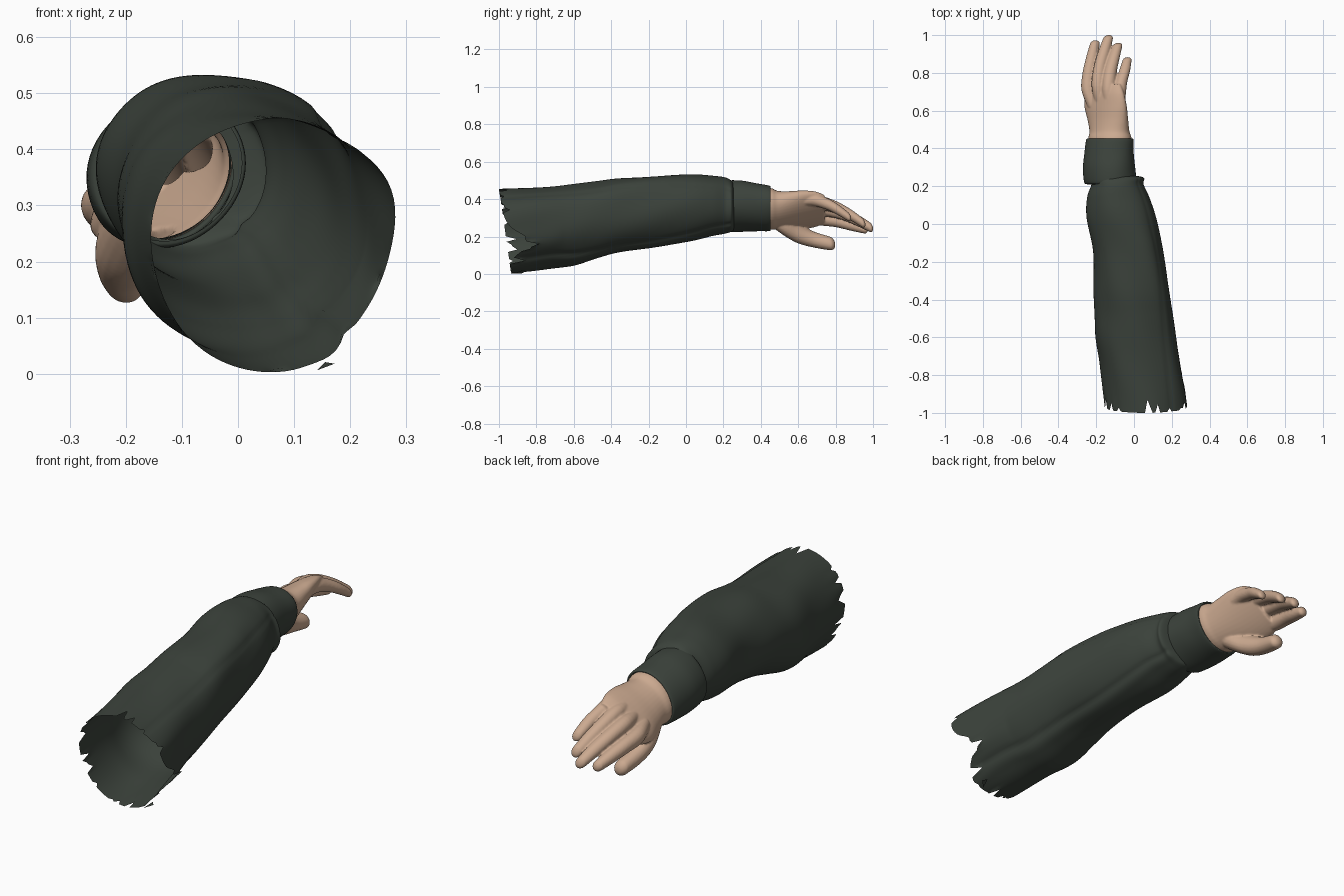
import bpy, bmesh, math, random
from mathutils import Vector

random.seed(4)
if "Cube" in bpy.data.objects:
    bpy.data.objects.remove(bpy.data.objects["Cube"])


def material(name, rgb):
    m = bpy.data.materials.new(name)
    m.use_nodes = True
    m.diffuse_color = (*rgb, 1)
    m.node_tree.nodes["Principled BSDF"].inputs["Base Color"].default_value = (*rgb, 1)
    return m


CLOTH = material("dark green cloth", (0.045, 0.056, 0.045))
SKIN = material("skin", (0.6, 0.4, 0.28))


def spline(stations, steps):
    """Smooth curve through stations of any dimension."""
    pts = [Vector(s) for s in stations]
    out = []
    for i in range(len(pts) - 1):
        b, c = pts[i], pts[i + 1]
        a, d = pts[max(i - 1, 0)], pts[min(i + 2, len(pts) - 1)]
        for k in range(steps):
            t = k / steps
            out.append(b + (c - a) * (t / 2) + (a * 2 - b * 5 + c * 4 - d) * (t * t / 2)
                       + (b * 3 - a - c * 3 + d) * (t ** 3 / 2))
    return out + [pts[-1]]


def loft(bm, stations, sides, steps=5, tilt=0, shape=None, caps=False):
    """Skin elliptical rings (y, x, z, half width, half height) along y."""
    rings = []
    for y, x, z, w, h in spline(stations, steps):
        ring = []
        for i in range(sides):
            a = 2 * math.pi * i / sides
            scale, dy = shape(i, a, y) if shape else (1, 0)
            u, v = w * scale * math.cos(a), h * scale * math.sin(a)
            ring.append(bm.verts.new((x + u * math.cos(tilt) - v * math.sin(tilt), y + dy,
                                      z + u * math.sin(tilt) + v * math.cos(tilt))))
        rings.append(ring)
    for r, s in zip(rings, rings[1:]):
        for i in range(sides):
            j = (i + 1) % sides
            bm.faces.new((r[i], s[i], s[j], r[j]))
    if caps:
        bm.faces.new(rings[0])
        bm.faces.new(rings[-1][::-1])


def finish(bm, name, mat):
    bmesh.ops.recalc_face_normals(bm, faces=bm.faces)
    me = bpy.data.meshes.new(name)
    bm.to_mesh(me)
    bm.free()
    me.materials.append(mat)
    me.shade_smooth()
    ob = bpy.data.objects.new(name, me)
    bpy.context.collection.objects.link(ob)
    return ob


# Sleeve: wide tube with seams, soft folds and a torn open end
SIDES = 96
teeth = [random.uniform(-0.02, 0.06) if random.random() < 0.3 else -0.015 for i in range(SIDES)]


def bump(a, centre, width):
    d = (a - centre + math.pi) % (2 * math.pi) - math.pi
    return math.exp(-(d / width) ** 2)


def sleeve_shape(i, a, y):
    upper = math.radians(40 - 10 * y)
    lower = math.radians(-50 + 6 * math.sin(6 * y))
    front = min(max(-y, 0), 1)
    r = 1 + 0.008 * math.sin(3 * a + 7 * y) + 0.008 * math.sin(5 * a - 13 * y)
    # fuller upper corner, flatter underside, narrow seams
    corner = math.radians(56 - 32 * front)
    r += 0.09 * bump(a, corner, 0.38) * min(max((0.2 - y) / 0.3, 0), 1)
    r -= 0.05 * front * bump(a, math.radians(-45), 0.45)
    r -= 0.03 * front * bump(a, math.radians(100), 0.4)
    r -= 0.02 * bump(a, upper, 0.05) + 0.03 * bump(a, lower, 0.07)
    r += 0.025 * bump(a, lower - 0.2, 0.14)
    # the torn edge is set back below and on the +x side
    t = min(max((-0.65 - y) / 0.33, 0), 1)
    back = 0.065 * (1 - math.sin(a)) / 2 + 0.11 * bump(a, -0.3, 0.35)
    return r, t * back + t ** 8 * teeth[i]


bm = bmesh.new()
loft(bm, [(-0.985, 0.058, 0.231, 0.212, 0.229), (-0.75, 0.028, 0.25, 0.211, 0.221),
          (-0.6, 0.006, 0.263, 0.213, 0.22), (-0.48, -0.002, 0.287, 0.207, 0.208),
          (-0.35, -0.012, 0.314, 0.2, 0.198), (-0.15, -0.03, 0.334, 0.186, 0.188),
          (0.03, -0.066, 0.354, 0.184, 0.178), (0.14, -0.083, 0.365, 0.165, 0.161),
          (0.21, -0.088, 0.367, 0.138, 0.15), (0.245, -0.092, 0.363, 0.142, 0.135),
          (0.258, -0.12, 0.36, 0.11, 0.12)],
     SIDES, 8, shape=sleeve_shape)
finish(bm, "sleeve", CLOTH)

# Loose scrap of cloth under the torn end
bm = bmesh.new()
bm.faces.new([bm.verts.new(p) for p in
              ((0.14, -0.91, 0.006), (0.172, -0.88, 0.018), (0.155, -0.86, 0.021))])
finish(bm, "cloth_scrap", CLOTH)

# Cuff: snug tilted band that folds inward at the wrist
TILT = math.radians(42)
bm = bmesh.new()
loft(bm, [(0.21, -0.12, 0.362, 0.132, 0.118), (0.222, -0.125, 0.362, 0.144, 0.13),
          (0.3, -0.132, 0.362, 0.146, 0.128), (0.38, -0.132, 0.356, 0.141, 0.118),
          (0.44, -0.128, 0.351, 0.138, 0.11), (0.452, -0.127, 0.35, 0.132, 0.104),
          (0.44, -0.127, 0.35, 0.125, 0.098), (0.36, -0.128, 0.35, 0.124, 0.098)],
     64, 5, TILT, lambda i, a, y: (1 + 0.008 * math.sin(4 * a + 20 * y), 0))
finish(bm, "cuff", CLOTH)

# Hand: palm, thumb and fingers, fused into one skin
bm = bmesh.new()
loft(bm, [(0.36, -0.127, 0.35, 0.129, 0.102), (0.45, -0.127, 0.348, 0.127, 0.098),
          (0.49, -0.13, 0.342, 0.121, 0.084), (0.55, -0.138, 0.341, 0.13, 0.07),
          (0.62, -0.15, 0.342, 0.142, 0.057), (0.69, -0.156, 0.346, 0.134, 0.043),
          (0.74, -0.156, 0.346, 0.11, 0.028)], 40, 5, TILT, caps=True)


def digit(*joints):
    """Tapered finger through (x, y, z, radius), with a rounded tip."""
    rows = [(y, x, z, r, r * 1.1) for x, y, z, r in joints]
    (x0, y0, z0, _), (x, y, z, r) = joints[-2:]
    d = (Vector((x, y, z)) - Vector((x0, y0, z0))).normalized() * r
    for along, size in ((0.5, 0.87), (0.85, 0.53), (0.98, 0.15)):
        p = Vector((x, y, z)) + d * along
        rows.append((p.y, p.x, p.z, r * size, r * size * 1.1))
    loft(bm, rows, 20, 5, TILT, caps=True)


digit((-0.21, 0.62, 0.31, 0.034), (-0.239, 0.71, 0.3, 0.038), (-0.237, 0.8, 0.286, 0.034),
      (-0.222, 0.88, 0.264, 0.031), (-0.208, 0.95, 0.243, 0.025))
digit((-0.17, 0.63, 0.345, 0.032), (-0.187, 0.73, 0.348, 0.036), (-0.179, 0.83, 0.325, 0.033),
      (-0.156, 0.92, 0.285, 0.03), (-0.138, 0.98, 0.252, 0.025))
digit((-0.125, 0.61, 0.375, 0.032), (-0.132, 0.71, 0.381, 0.035), (-0.125, 0.8, 0.357, 0.032),
      (-0.106, 0.88, 0.316, 0.029), (-0.088, 0.94, 0.276, 0.025))
digit((-0.085, 0.58, 0.39, 0.034), (-0.08, 0.67, 0.4, 0.034), (-0.067, 0.75, 0.376, 0.03),
      (-0.05, 0.81, 0.345, 0.028), (-0.037, 0.865, 0.308, 0.023))
digit((-0.155, 0.46, 0.305, 0.05), (-0.178, 0.53, 0.262, 0.058), (-0.2, 0.6, 0.218, 0.052),
      (-0.208, 0.68, 0.185, 0.041), (-0.203, 0.765, 0.164, 0.035))
hand = finish(bm, "hand", SKIN)

remesh = hand.modifiers.new("fuse", 'REMESH')
remesh.mode = 'VOXEL'
remesh.voxel_size = 0.005
remesh.use_smooth_shade = True
soften = hand.modifiers.new("soften", 'SMOOTH')
soften.factor = 0.5
soften.iterations = 3
fused = bpy.data.meshes.new_from_object(
    hand.evaluated_get(bpy.context.evaluated_depsgraph_get()))
hand.modifiers.clear()

# Open the wrist inside the cuff
bm = bmesh.new()
bm.from_mesh(fused)
bmesh.ops.delete(bm, geom=[v for v in bm.verts if v.co.y < 0.42], context='VERTS')
bm.to_mesh(fused)
bm.free()
fused.shade_smooth()
hand.data = fused
if not fused.materials:
    fused.materials.append(SKIN)
